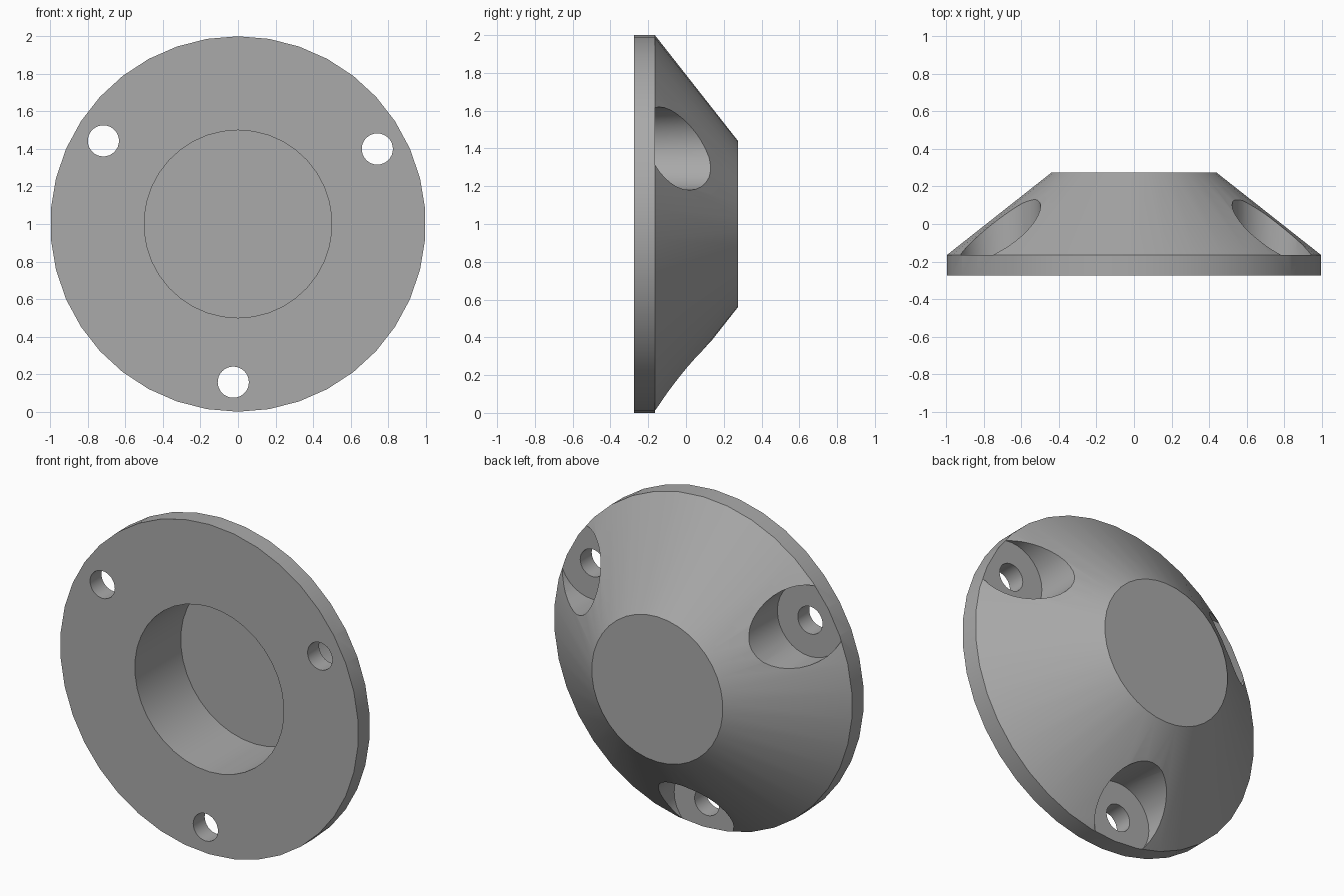
import bpy, bmesh
from math import sin, cos, tau, radians

if "Cube" in bpy.data.objects:
    bpy.data.objects.remove(bpy.data.objects["Cube"])

FRONT, SHOULDER, BACK = -0.275, -0.165, 0.275
CENTRE_Z = 1.0

grey = bpy.data.materials.new("plain grey")
grey.use_nodes = True
colour = (0.4, 0.4, 0.4, 1)
grey.diffuse_color = colour
grey.node_tree.nodes["Principled BSDF"].inputs["Base Color"].default_value = colour


def turned(name, profile, sides, x=0.0, z=CENTRE_Z):
    """Closed solid turned about an axis along y; profile is (radius, y)."""
    bm = bmesh.new()
    rings = []
    for r, y in profile:
        angles = [tau * i / sides for i in range(sides)]
        rings.append([bm.verts.new((x + r * sin(a), y, z + r * cos(a))) for a in angles])
    for low, high in zip(rings, rings[1:]):
        for i in range(sides):
            j = (i + 1) % sides
            bm.faces.new((low[i], low[j], high[j], high[i]))
    bm.faces.new(rings[0])
    bm.faces.new(rings[-1])
    bmesh.ops.recalc_face_normals(bm, faces=bm.faces)
    mesh = bpy.data.meshes.new(name)
    bm.to_mesh(mesh)
    bm.free()
    mesh.materials.append(grey)
    obj = bpy.data.objects.new(name, mesh)
    bpy.context.collection.objects.link(obj)
    return obj


# Flange and tapered hub
body = turned("flanged_cone_cap", [(1, FRONT), (1, SHOULDER), (0.44, BACK)], 38)

# Blind bore in the front face
cutters = [turned("bore_cutter", [(0.5, FRONT - 0.1), (0.5, 0.165)], 38)]

# Three screw holes with counterbores open to the back
for k in range(3):
    a = radians(28.3 + 120 * k)
    profile = [(0.083, FRONT - 0.1), (0.083, SHOULDER), (0.22, SHOULDER), (0.22, BACK + 0.1)]
    cutters.append(turned("screw_hole_cutter", profile, 32,
                          0.843 * cos(a), CENTRE_Z + 0.843 * sin(a)))

bpy.context.view_layer.objects.active = body
for cutter in cutters:
    cutter.hide_render = True
    mod = body.modifiers.new("cut", "BOOLEAN")
    mod.operation = "DIFFERENCE"
    mod.solver = "EXACT"
    mod.object = cutter
    bpy.ops.object.modifier_apply(modifier=mod.name)
    bpy.data.objects.remove(cutter)

bpy.ops.object.select_all(action="DESELECT")
body.select_set(True)
bpy.ops.object.shade_smooth_by_angle(angle=radians(25))
